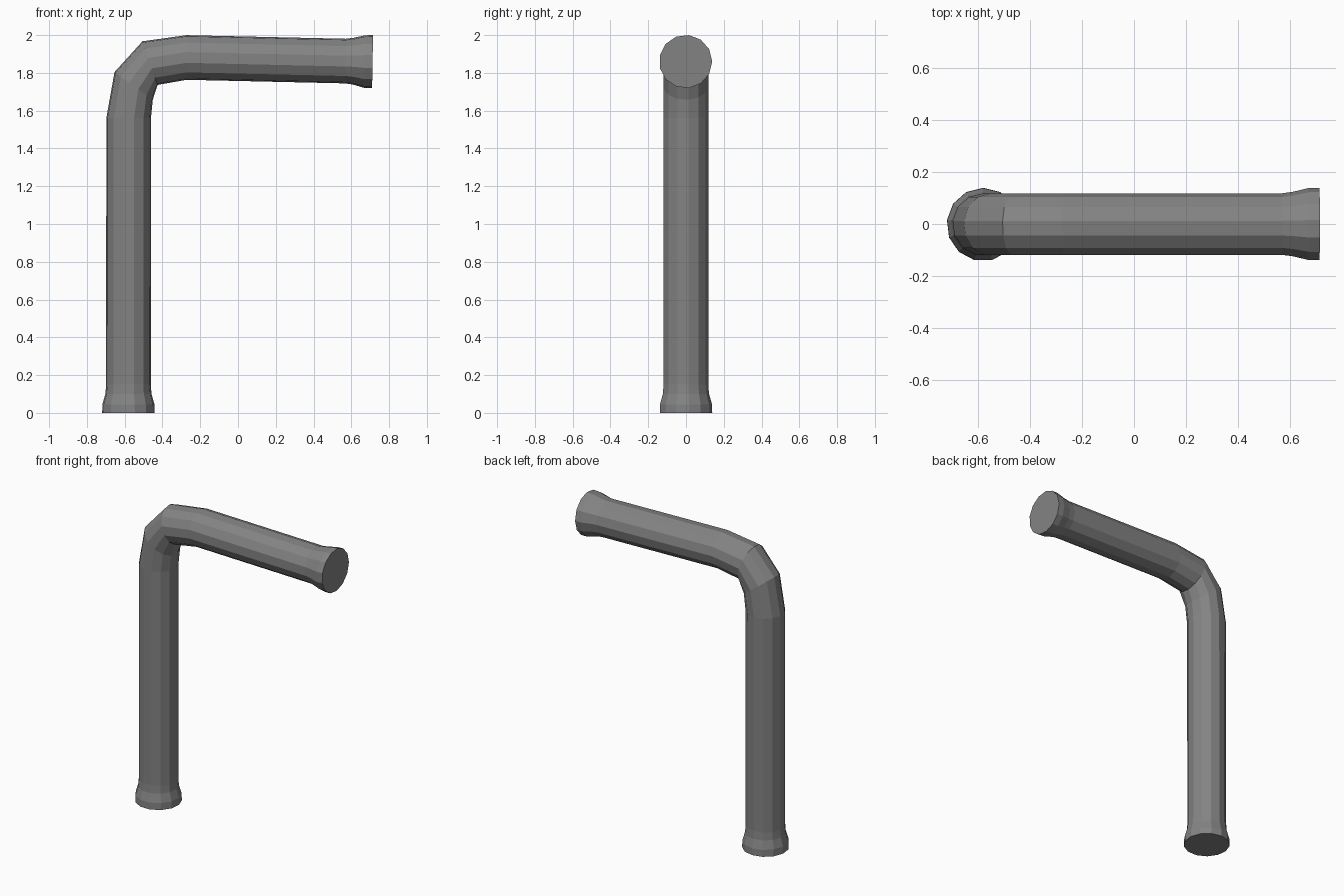
import bpy
import bmesh
from math import sin, cos, radians, pi
from mathutils import Vector

if "Cube" in bpy.data.objects:
    bpy.data.objects.remove(bpy.data.objects["Cube"])

SIDES = 13

# Cross-sections along the pipe: centre x, centre z, tilt in degrees
# (0 = upright pipe, 90 = level pipe), radius in the bend plane, radius along y
SECTIONS = [
    # lower flared collar
    (-0.580, 0.000, 0, 0.140, 0.141),
    (-0.580, 0.045, 0, 0.139, 0.140),
    (-0.580, 0.100, 0, 0.123, 0.124),
    (-0.580, 0.150, 0, 0.119, 0.120),
    # upright and elbow
    (-0.579, 1.560, 0, 0.119, 0.120),
    (-0.5525, 1.731, 36, 0.126, 0.120),
    (-0.4655, 1.852, 71, 0.123, 0.120),
    (-0.272, 1.8815, 90, 0.119, 0.120),
    # arm end and flared collar
    (0.570, 1.8625, 91, 0.119, 0.120),
    (0.612, 1.862, 91, 0.125, 0.126),
    (0.670, 1.860, 91, 0.140, 0.140),
    (0.7125, 1.860, 91, 0.141, 0.141),
]

bm = bmesh.new()
rings = []
for x, z, tilt, a, b in SECTIONS:
    t = radians(tilt)
    outward = Vector((-cos(t), 0, sin(t)))
    ring = []
    for i in range(SIDES):
        ang = 2 * pi * i / SIDES
        co = Vector((x, -0.002 + b * cos(ang), z)) + outward * (a * sin(ang))
        ring.append(bm.verts.new(co))
    rings.append(ring)

# Pipe walls and end caps
for r0, r1 in zip(rings, rings[1:]):
    for i in range(SIDES):
        j = (i + 1) % SIDES
        bm.faces.new((r0[i], r0[j], r1[j], r1[i]))
bm.faces.new(rings[0])
bm.faces.new(rings[-1])
bmesh.ops.recalc_face_normals(bm, faces=bm.faces)

mesh = bpy.data.meshes.new("elbow_pipe")
bm.to_mesh(mesh)
bm.free()
pipe = bpy.data.objects.new("elbow_pipe", mesh)
bpy.context.collection.objects.link(pipe)

# Dark grey metal
grey = bpy.data.materials.new("dark_grey")
grey.diffuse_color = (0.23, 0.23, 0.23, 1)
grey.use_nodes = True
grey.node_tree.nodes["Principled BSDF"].inputs["Base Color"].default_value = grey.diffuse_color
mesh.materials.append(grey)
